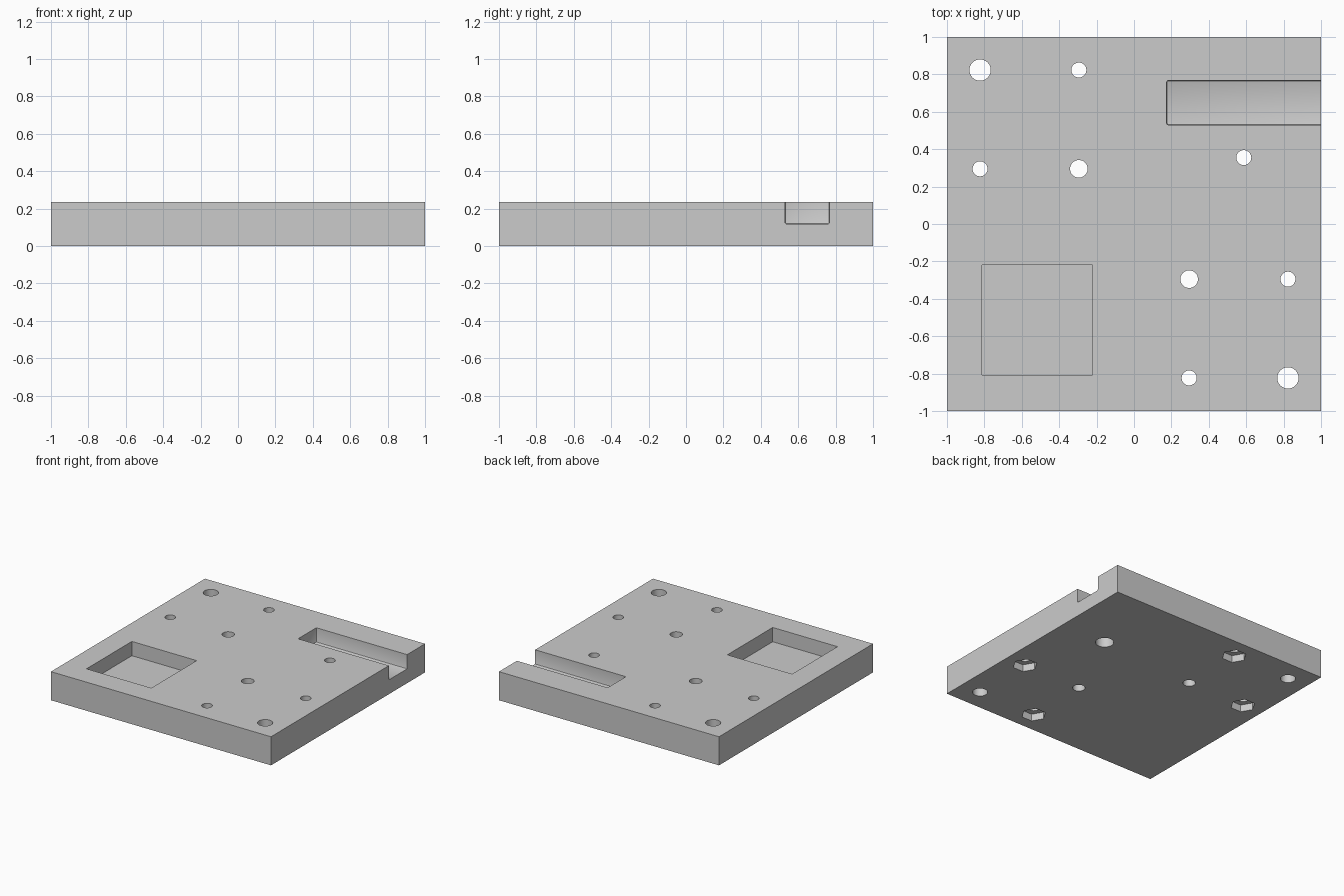
import bpy

if "Cube" in bpy.data.objects:
    bpy.data.objects.remove(bpy.data.objects["Cube"], do_unlink=True)

H = 0.235          # plate thickness
HALF = H / 2       # floor height of the recesses
OVER = 0.1         # cutter overshoot


def box(name, lo, hi):
    bpy.ops.mesh.primitive_cube_add(size=1, location=[(a + b) / 2 for a, b in zip(lo, hi)])
    ob = bpy.context.object
    ob.name = name
    ob.scale = [b - a for a, b in zip(lo, hi)]
    bpy.ops.object.transform_apply(location=True, rotation=False, scale=True)
    return ob


def prism(name, x, y, r, z0, z1, sides=48, turn=0.0):
    bpy.ops.mesh.primitive_cylinder_add(vertices=sides, radius=r, depth=z1 - z0,
                                        location=(x, y, (z0 + z1) / 2), rotation=(0, 0, turn))
    ob = bpy.context.object
    ob.name = name
    return ob


def cut(target, cutter):
    cutter.hide_render = True
    bpy.context.view_layer.objects.active = target
    mod = target.modifiers.new("cut", 'BOOLEAN')
    mod.operation = 'DIFFERENCE'
    mod.solver = 'EXACT'
    mod.object = cutter
    bpy.ops.object.modifier_apply(modifier=mod.name)
    bpy.data.objects.remove(cutter, do_unlink=True)


# Base plate
grey = bpy.data.materials.new("light_grey")
grey.use_nodes = True
colour = (0.6, 0.6, 0.6, 1)
grey.diffuse_color = colour
grey.node_tree.nodes["Principled BSDF"].inputs["Base Color"].default_value = colour
plate = box("mounting_plate", (-1, -1, 0), (1, 1, H))
plate.data.materials.append(grey)

# Square recess
cut(plate, box("square_cutter", (-0.812, -0.807, HALF), (-0.223, -0.218, H + OVER)))

# Side slot with softened corners, open at the +x edge
slot = box("slot_cutter", (0.175, 0.53, HALF), (1 + OVER, 0.767, H + OVER))
bevel = slot.modifiers.new("soften", 'BEVEL')
bevel.width = 0.008
bevel.segments = 2
bpy.ops.object.modifier_apply(modifier=bevel.name)
cut(plate, slot)

# Two diagonal groups of through holes, with nut pockets under the small ones
FAR, NEAR = 0.823, 0.295
for s in (1, -1):
    for x, y, r in ((FAR, -FAR, 0.057), (NEAR, -NEAR, 0.047),
                    (FAR, -NEAR, 0.04), (NEAR, -FAR, 0.04)):
        cut(plate, prism("hole_cutter", s * x, s * y, r, -OVER, H + OVER))
        if r == 0.04:
            cut(plate, prism("nut_cutter", s * x, s * y, 0.094, -OVER, 0.058,
                             sides=6, turn=0.5235988))

# Single hole, counterbored from below
cut(plate, prism("hole_cutter", 0.587, 0.355, 0.04, -OVER, H + OVER))
cut(plate, prism("counterbore_cutter", 0.587, 0.355, 0.069, -OVER, HALF))

# Smooth hole walls, sharp edges elsewhere
bpy.ops.object.select_all(action='DESELECT')
plate.select_set(True)
bpy.context.view_layer.objects.active = plate
bpy.ops.object.shade_smooth_by_angle()
